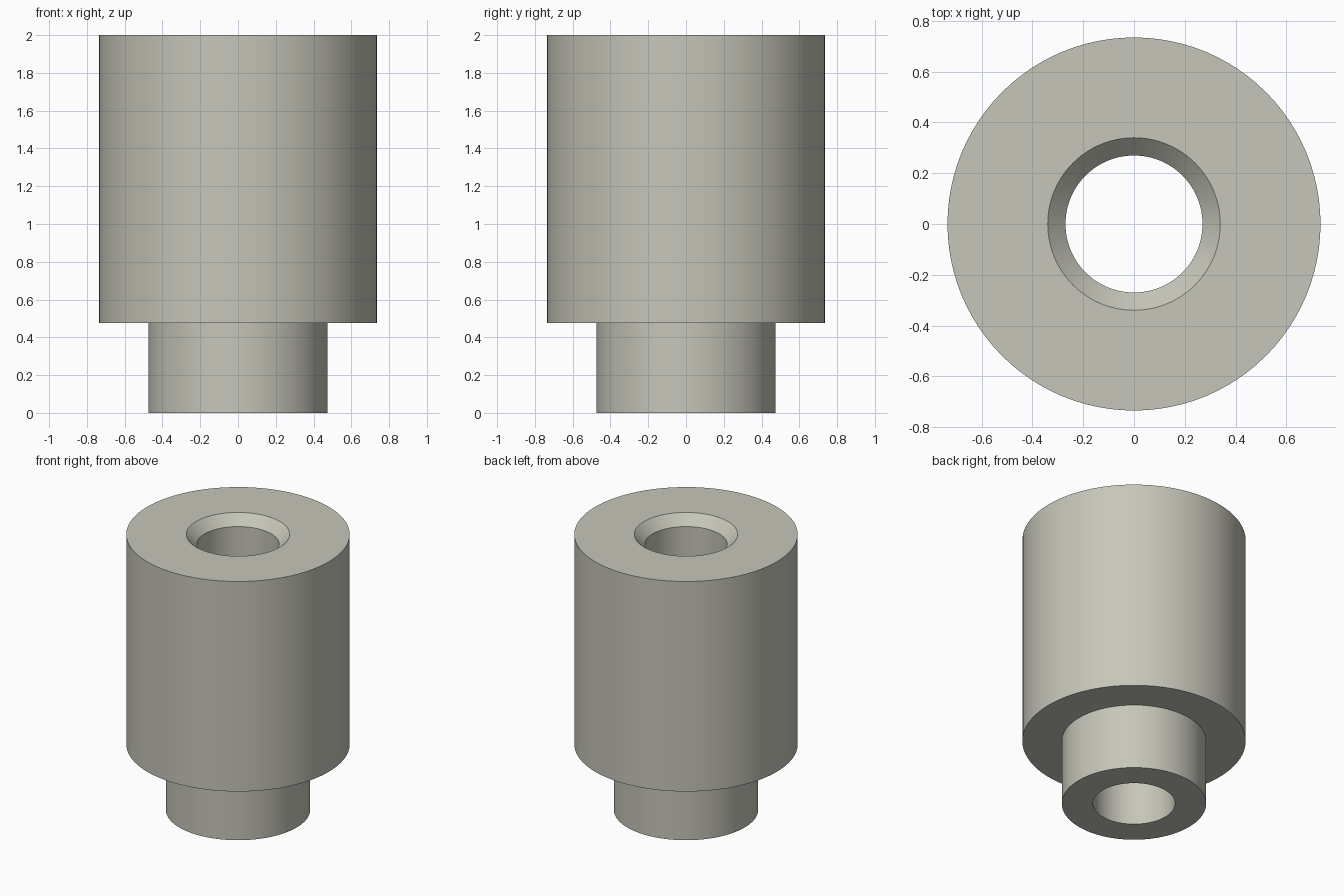
import bpy
import bmesh
import math

cube = bpy.data.objects.get("Cube")
if cube:
    bpy.data.objects.remove(cube, do_unlink=True)

SEGMENTS = 96

# Warm grey metal
metal = bpy.data.materials.new("warm_grey")
metal.use_nodes = True
colour = (0.57, 0.565, 0.49, 1.0)
metal.diffuse_color = colour
metal.node_tree.nodes["Principled BSDF"].inputs["Base Color"].default_value = colour

# Closed half-section as (radius, height): collar, body, chamfered bore
profile = [
    (0.27, 0.0), (0.475, 0.0), (0.475, 0.475), (0.735, 0.475),
    (0.735, 2.0), (0.34, 2.0), (0.27, 1.93),
]


def lathe(name, points, material):
    """Revolve a closed half-section around the z axis."""
    bm = bmesh.new()
    verts = [bm.verts.new((r, 0.0, z)) for r, z in points]
    edges = [bm.edges.new((a, b)) for a, b in zip(verts, verts[1:] + verts[:1])]
    bmesh.ops.spin(bm, geom=verts + edges, cent=(0, 0, 0), axis=(0, 0, 1),
                   angle=math.tau, steps=SEGMENTS, use_merge=True)
    bmesh.ops.remove_doubles(bm, verts=bm.verts, dist=1e-5)
    bmesh.ops.recalc_face_normals(bm, faces=bm.faces)
    mesh = bpy.data.meshes.new(name)
    bm.to_mesh(mesh)
    bm.free()
    mesh.materials.append(material)
    obj = bpy.data.objects.new(name, mesh)
    bpy.context.collection.objects.link(obj)
    return obj


# Stepped bushing with a through bore
bushing = lathe("stepped_bushing", profile, metal)
bpy.ops.object.select_all(action="DESELECT")
bushing.select_set(True)
bpy.context.view_layer.objects.active = bushing
bpy.ops.object.shade_smooth_by_angle(angle=math.radians(30))
